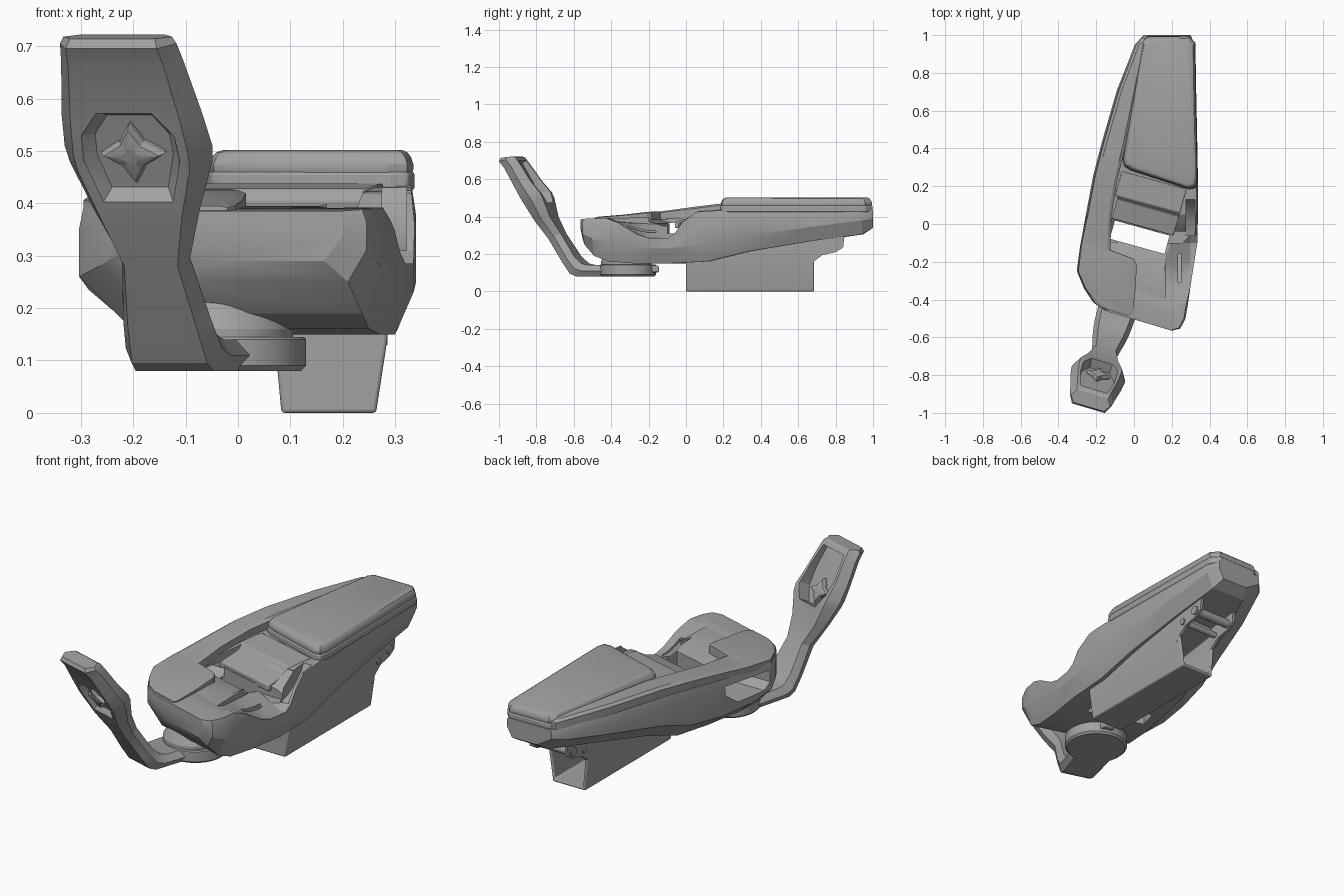
import bpy, bmesh, math
from mathutils import Vector, Matrix

if "Cube" in bpy.data.objects:
    bpy.data.objects.remove(bpy.data.objects["Cube"])


def loft(name, rings, bevel=0.0, segs=2, matrix=None):
    """Skin a list of equal-length point rings and cap both ends."""
    bm = bmesh.new()
    vs = [[bm.verts.new(matrix @ Vector(p) if matrix else p) for p in r] for r in rings]
    n = len(rings[0])
    for a, b in zip(vs, vs[1:]):
        for i in range(n):
            bm.faces.new((a[i], a[(i + 1) % n], b[(i + 1) % n], b[i]))
    bm.faces.new(vs[0])
    bm.faces.new(vs[-1])
    bmesh.ops.recalc_face_normals(bm, faces=bm.faces)
    me = bpy.data.meshes.new(name)
    bm.to_mesh(me)
    bm.free()
    ob = bpy.data.objects.new(name, me)
    bpy.context.collection.objects.link(ob)
    if bevel:
        m = ob.modifiers.new("bevel", 'BEVEL')
        m.width, m.segments, m.limit_method = bevel, segs, 'ANGLE'
        m.angle_limit = math.radians(35)
    return ob


def prism(name, pts, z0, z1, **k):
    return loft(name, [[(x, y, z) for x, y in pts] for z in (z0, z1)], **k)


def prism_x(name, pts, x0, x1, **k):
    return loft(name, [[(x, y, z) for y, z in pts] for x in (x0, x1)], **k)


def turn(c, rot=0.0, axis='Z'):
    return Matrix.Translation(c) @ Matrix.Rotation(rot, 4, axis)


def box(name, c, size, rot=0.0, **k):
    x, y, z = (s / 2 for s in size)
    return prism(name, [(-x, -y), (x, -y), (x, y), (-x, y)], -z, z, matrix=turn(c, rot), **k)


def disc(name, c, levels, n=40, **k):
    """Turned part: levels are (radius, z)."""
    return loft(name, [[(c[0] + r * math.cos(2 * math.pi * i / n), c[1] + r * math.sin(2 * math.pi * i / n), z)
                        for i in range(n)] for r, z in levels], **k)


def hull(name, stations, ti, bl, br, **k):
    """Loft along y; station = t, skew, x left, x right, z top, z mid, z bottom."""
    rings = []
    for t, s, xl, xr, zt, zm, zb in stations:
        w = min(1, (xr - xl) / 0.3)
        prof = [(xl + ti, zt), (xl, zt - 0.3 * (zt - zm)), (xl, zm), (xl + bl * w, zb),
                (xr - br * w, zb), (xr, zm), (xr, zt - 0.3 * (zt - zm)), (xr - ti, zt)]
        rings.append([(x, t - s * x, z) for x, z in prof])
    return loft(name, rings, **k)


def cut(ob, *cutters):
    bpy.context.view_layer.objects.active = ob
    for c in cutters:
        m = ob.modifiers.new("cut", 'BOOLEAN')
        m.operation, m.solver, m.object = 'DIFFERENCE', 'EXACT', c
        bpy.ops.object.modifier_apply(modifier=m.name)
        bpy.data.objects.remove(c)


# main armrest shell
body = hull("armrest_body", [
    (-.505, .3, -.15, .20, .385, .34, .29), (-.48, .3, -.215, .245, .388, .31, .25),
    (-.42, .3, -.265, .272, .39, .28, .19), (-.34, .3, -.303, .285, .392, .26, .16),
    (-.20, .3, -.285, .305, .395, .235, .15), (0, .3, -.25, .335, .41, .23, .15),
    (.2, .28, -.215, .34, .43, .25, .16), (.4, .2, -.17, .337, .438, .30, .215),
    (.7, .1, -.09, .33, .44, .345, .27), (.95, .03, .005, .325, .44, .38, .305),
    (1.0, 0, .05, .30, .435, .39, .34)], .008, .10, .035)
SK = -.27
notch = [(-.47, .41), (-.36, .365), (-.26, .305), (-.2, .285), (-.1, .285), (-.06, .31),
         (-.02, .37), (.05, .42), (.05, .6), (-.47, .6)]
# the hand notch is a dish: shallow at its inner edge, deep at the outer wall
dish = [[(x, y, .375 + (z - .375) * s if z < .375 else z) for y, z in notch]
        for x, s in ((.17, .15), (.24, .6), (.30, 1), (.5, 1))]
cut(body,
    prism_x("cut_deck", [(-.20, .395), (-.05, .35), (.19, .365), (.19, .6), (-.20, .6)], -.165, .17,
            matrix=turn((.04, -.03, 0), SK)),
    box("cut_hole", (.03, -.07, .3), (.30, .10, .8), SK),
    loft("cut_notch", dish),
    prism_x("cut_link", [(-.10, .31), (-.04, .31), (-.04, .6), (-.10, .6)], .1, .3),
    prism_x("cut_scoop", [(-.06, .30), (0, .315), (.06, .35), (.11, .395), (.14, .45), (.14, .6), (-.06, .6)], .275, .322),
    prism_x("cut_slot", [(-.31, .32), (-.16, .27), (-.16, .6), (-.31, .6)], .232, .25),
    prism_x("cut_window", [(-.24, .30), (-.2, .27), (-.03, .27), (.05, .33), (.05, .372), (-.24, .36)], -.5, -.09))

# raised trim running from the front plate along the left side
hull("side_rail", [
    (-.495, .3, -.15, -.02, .395, .385, .37), (-.47, .3, -.21, -.005, .40, .385, .37),
    (-.42, .3, -.255, 0, .404, .39, .37), (-.34, .3, -.295, .008, .41, .395, .38),
    (-.21, .3, -.28, .015, .425, .405, .385), (-.185, .3, -.276, .0, .427, .405, .385),
    (-.175, .3, -.274, -.125, .428, .405, .385), (0, .3, -.24, -.12, .452, .42, .39),
    (.2, .28, -.205, -.09, .475, .44, .41), (.4, .2, -.16, -.045, .487, .45, .42),
    (.7, .1, -.08, .015, .487, .45, .42), (.95, .03, .012, .065, .485, .45, .42),
    (.985, .02, .04, .07, .475, .45, .42)], .015, 0, 0)

# elbow cushion
pad = [(.07, .995), (.29, .997), (.325, .96), (.337, .23), (.325, .19), (.29, .185), (-.02, .285), (-.05, .305), (-.06, .34),
       (.045, .97)]
prism("cushion_base", pad, .425, .46, bevel=.006)
mid = Vector((.17, .6))
cushion = [[((x - mid.x) * s + mid.x, (y - mid.y) * (1 - (1 - s) * .5) + mid.y, z) for x, y in pad]
           for s, z in ((.97, .455), (.985, .465), (.985, .475), (.96, .488), (.92, .497), (.86, .502))]
loft("cushion", cushion)

# stepped panel in front of the cushion
prism_x("rear_panel", [(-.125, .34), (-.125, .372), (-.02, .402), (.0, .428), (.13, .438), (.13, .34)],
        -.165, .19, matrix=turn((.06, .11, 0), SK), bevel=.005)

# mounting channel under the rear
channel = hull("mount_channel", [
    (0, 0, .07, .285, .17, .14, 0), (.15, 0, .07, .285, .18, .14, 0),
    (.4, 0, .07, .285, .23, .14, 0), (.685, 0, .07, .285, .28, .14, 0)], 0, .018, .03)
cut(channel, hull("cut_channel", [(.06, 0, .085, .270, .15, .12, .015), (.35, 0, .085, .270, .18, .13, .015),
                                  (.8, 0, .085, .270, .24, .14, .015)], 0, .02, .028))
m = channel.modifiers.new("bevel", 'BEVEL')
m.width, m.segments, m.limit_method, m.angle_limit = .012, 3, 'ANGLE', math.radians(50)
for side, x in (("left", .07), ("right", .27)):
    prism_x("mount_ear_" + side, [(.66, .13), (.69, .165), (.73, .195), (.80, .21), (.84, .235), (.85, .32), (.66, .30)],
            x, x + .015)
for i, (y, z, r) in enumerate([(.80, .245, .022), (.71, .22, .015)]):
    disc("mount_pin_%d" % i, (0, 0), [(r, 0), (r, .228)], n=20, matrix=turn((.064, y, z), math.pi / 2, 'Y'))

# swivel joint under the front
disc("swivel_disc", (-.02, -.31), [(.14, .08), (.15, .09), (.15, .14), (.145, .145)])
disc("swivel_cone", (-.03, -.32), [(.135, .14), (.135, .16), (.085, .25)])
box("swivel_stop", (.03, -.165, .12), (.06, .04, .035), bevel=.006)

# control arm and pod: stations hold front point, back point (y, z) and half width
D, R, O = Vector((-.284, -.959, 0)), Vector((.959, -.284, 0)), Vector((-.045, -.31, 0))


def arm_pt(y, z, side):
    return O + D * ((-.31 - y) / .959) + R * side + Vector((0, 0, z))


rings = []
for fy, fz, by, bz, w in [
        (-.33, .08, -.33, .14, .11), (-.565, .08, -.50, .14, .10), (-.60, .095, -.54, .15, .096),
        (-.645, .16, -.58, .19, .088), (-.72, .28, -.655, .31, .068), (-.785, .375, -.705, .40, .105),
        (-.83, .46, -.735, .50, .142), (-.848, .49, -.75, .53, .147), (-.885, .555, -.80, .59, .14),
        (-.945, .66, -.86, .68, .122), (-.975, .695, -.885, .715, .116), (-.968, .714, -.9, .722, .108)]:
    my, mz = (fy + by) / 2, (fz + bz) / 2
    e = .78
    rings.append([arm_pt(fy, fz, -w * e), arm_pt(fy, fz, w * e), arm_pt(my, mz, w),
                  arm_pt(by, bz, w * e), arm_pt(by, bz, -w * e), arm_pt(my, mz, -w)])
arm = loft("control_arm", rings)

# pod: open tray on the back, recess on the front, four-way thumb stick on both sides
U, N = D * .465 + Vector((0, 0, .885)), D * .885 - Vector((0, 0, .465))
m = Matrix((R, U, N)).transposed().to_4x4()
m.translation = arm_pt(-.845, .49, 0)
tray = [(-.06, -.07), (.06, -.07), (.10, .0), (.10, .09), (.08, .20), (-.08, .20), (-.10, .09), (-.10, .0)]
octagon = [(-.07, -.10), (.07, -.10), (.095, -.01), (.092, .045), (.055, .095), (-.055, .095), (-.092, .045), (-.095, -.01)]
star = [(r * math.cos(i * math.pi / 8), r * math.sin(i * math.pi / 8))
        for i, r in enumerate([.064, .042, .034, .042] * 4)]
cut(arm,
    loft("cut_tray", [[(x * s, y, z) for x, y in tray] for s, z in ((.9, -.045), (1.05, -.2))], matrix=m),
    loft("cut_well", [[(x * s, y * s, z) for x, y in octagon] for s, z in ((.8, -.025), (1.0, 0), (1.05, .05))], matrix=m))
for side, levels in (("front", (-.035, -.012, 0, .006)), ("back", (-.04, -.055, -.068, -.073))):
    loft("thumb_stick_" + side, [[(x * s, y * s, z) for x, y in star]
                                 for s, z in zip((.95, 1, .85, .4), levels)], matrix=m)

# one dark grey finish, smooth shading with crisp edges
grey = bpy.data.materials.new("dark_grey")
grey.diffuse_color = (.36, .36, .36, 1)
grey.use_nodes = True
grey.node_tree.nodes["Principled BSDF"].inputs["Base Color"].default_value = grey.diffuse_color
for ob in bpy.data.objects:
    ob.data.materials.clear()
    ob.data.materials.append(grey)
bpy.ops.object.select_all(action='SELECT')
bpy.context.view_layer.objects.active = body
bpy.ops.object.shade_smooth_by_angle(angle=math.radians(22))
